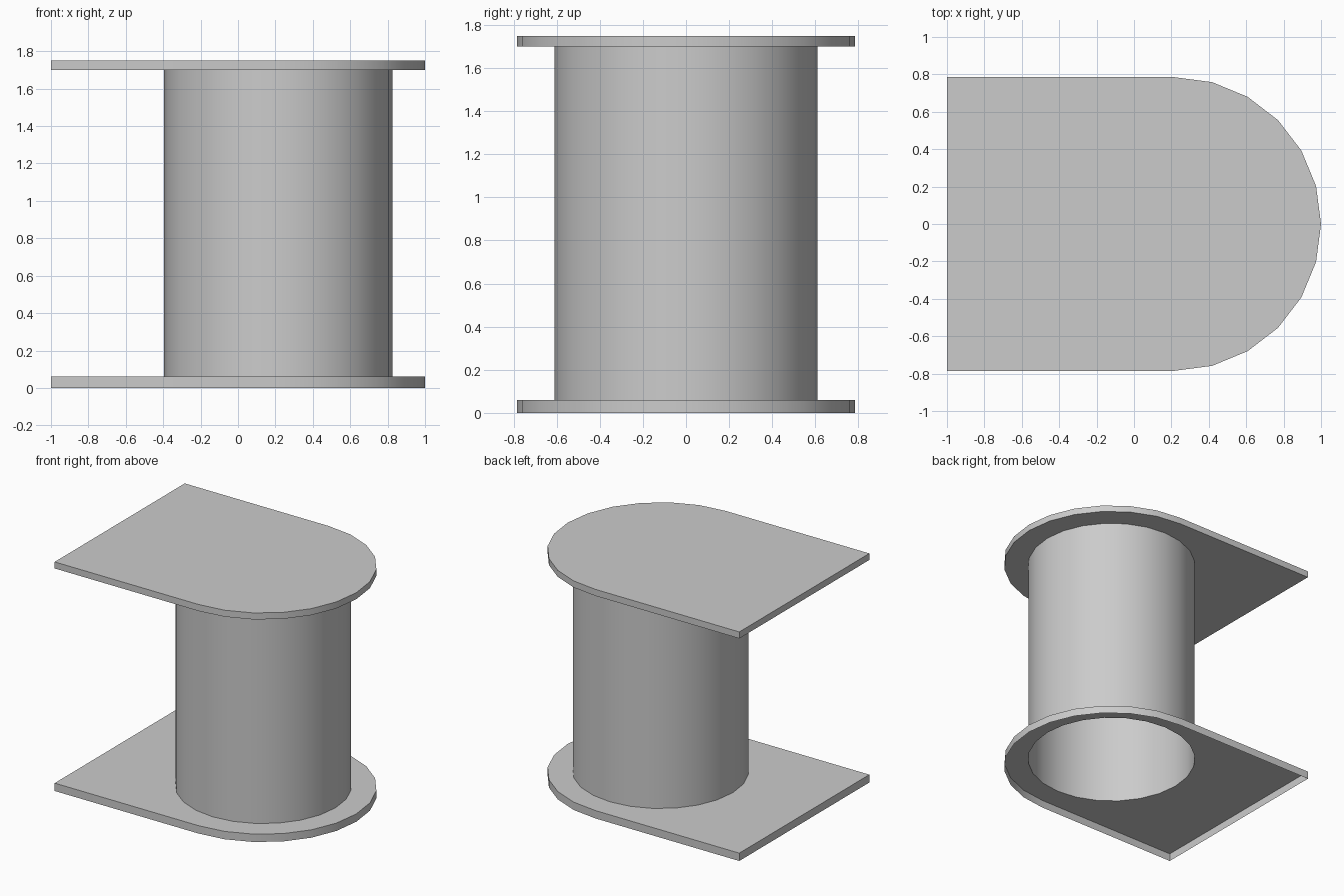
import bpy
import bmesh
from math import cos, sin, pi, radians

cube = bpy.data.objects.get("Cube")
if cube:
    bpy.data.objects.remove(cube, do_unlink=True)

CENTRE_X = 0.215
PLATE_R = 0.785
TUBE_R = 0.61
SEGMENTS = 24
BASE_TOP, PLATE_UNDER, PLATE_TOP = 0.06, 1.70, 1.75

grey = bpy.data.materials.new("light grey")
grey.use_nodes = True
colour = (0.6, 0.6, 0.6, 1)
grey.diffuse_color = colour
grey.node_tree.nodes["Principled BSDF"].inputs["Base Color"].default_value = colour


def arc(radius, first, last):
    """Counter-clockwise points on the shared 24-sided circle."""
    step = 2 * pi / SEGMENTS
    return [(CENTRE_X + radius * cos(i * step), radius * sin(i * step))
            for i in range(first, last + 1)]


plate_outline = arc(PLATE_R, -6, 6) + [(-1, PLATE_R), (-1, -PLATE_R)]
tube_outline = arc(TUBE_R, 0, SEGMENTS - 1)


def ring(bm, outline, z):
    return [bm.verts.new((x, y, z)) for x, y in outline]


def wall(bm, low, high):
    n = len(low)
    for i in range(n):
        j = (i + 1) % n
        bm.faces.new((low[i], low[j], high[j], high[i]))


def holed_face(bm, outer, direction):
    """Flat face between a plate outline and the tube opening."""
    inner = ring(bm, tube_outline, outer[0].co.z)
    edges = []
    for loop in (outer, inner):
        for a, b in zip(loop, loop[1:] + loop[:1]):
            edges.append(bm.edges.get((a, b)) or bm.edges.new((a, b)))
    made = bmesh.ops.triangle_fill(bm, edges=edges, use_beauty=True,
                                   normal=(0, 0, direction))
    for f in made["geom"]:
        if isinstance(f, bmesh.types.BMFace):
            f.normal_update()
            if f.normal.z * direction < 0:
                f.normal_flip()


def finish(bm, name):
    mesh = bpy.data.meshes.new(name)
    bm.to_mesh(mesh)
    bm.free()
    mesh.materials.append(grey)
    obj = bpy.data.objects.new(name, mesh)
    bpy.context.collection.objects.link(obj)
    bpy.ops.object.select_all(action="DESELECT")
    obj.select_set(True)
    bpy.context.view_layer.objects.active = obj
    bpy.ops.object.shade_smooth_by_angle(angle=radians(30))


# Base plate: shallow shell, open underneath, pierced by the tube
bm = bmesh.new()
low, high = ring(bm, plate_outline, 0), ring(bm, plate_outline, BASE_TOP)
wall(bm, low, high)
holed_face(bm, high, 1)
finish(bm, "base_plate")

# Hollow tube between the plates
bm = bmesh.new()
wall(bm, ring(bm, tube_outline, BASE_TOP), ring(bm, tube_outline, PLATE_UNDER))
finish(bm, "tube")

# Top plate: solid upper face, tube opening in the underside
bm = bmesh.new()
low, high = ring(bm, plate_outline, PLATE_UNDER), ring(bm, plate_outline, PLATE_TOP)
wall(bm, low, high)
bm.faces.new(high)
holed_face(bm, low, -1)
finish(bm, "top_plate")
